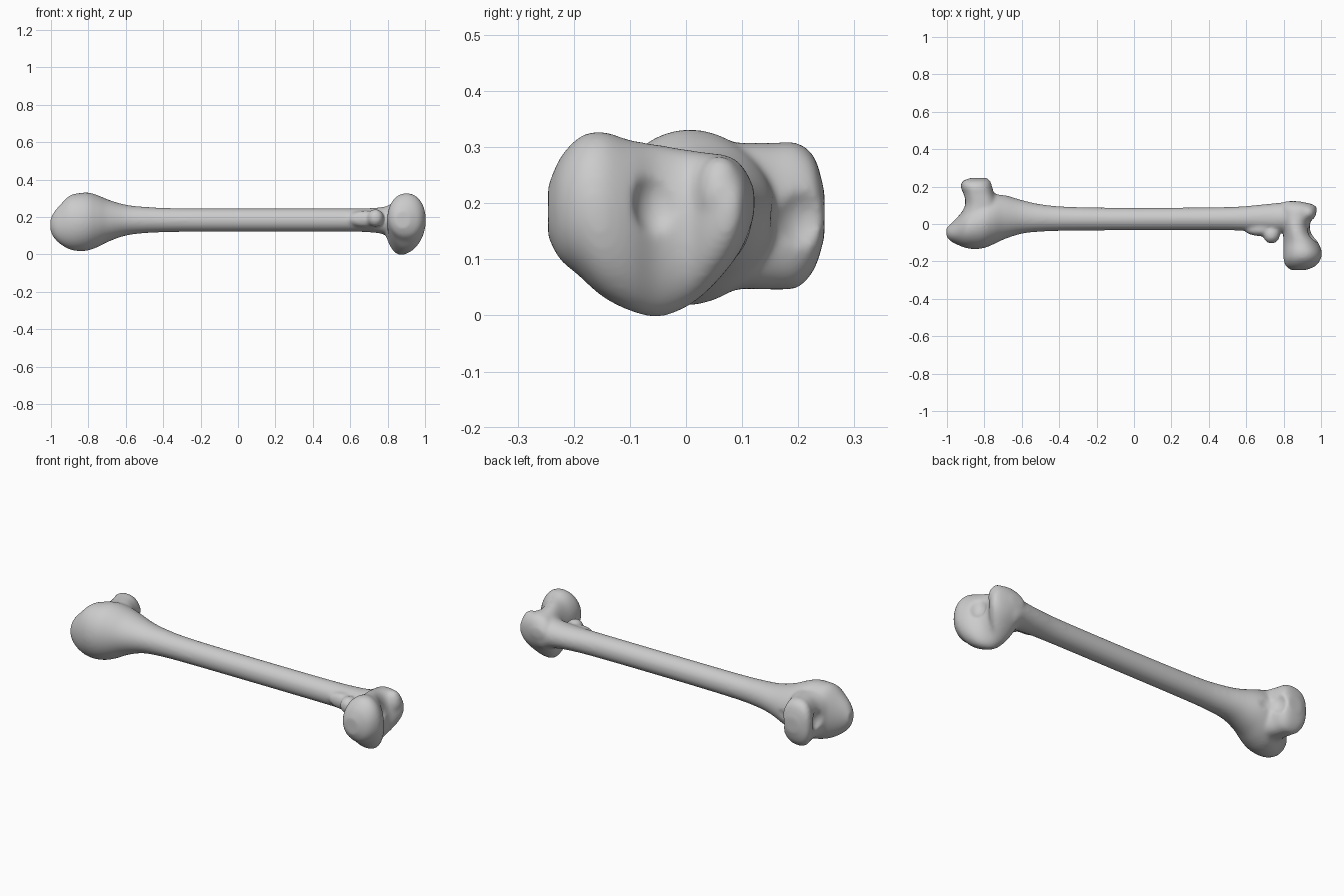
import bpy, bmesh, math
from mathutils import Matrix, Vector

if "Cube" in bpy.data.objects:
    bpy.data.objects.remove(bpy.data.objects["Cube"])


def spline(rows, steps=5):
    # smooth in-between sections
    out = []
    for i in range(len(rows) - 1):
        p0, p1 = rows[max(i - 1, 0)], rows[i]
        p2, p3 = rows[i + 1], rows[min(i + 2, len(rows) - 1)]
        for s in range(steps):
            t = s / steps
            out.append([0.5 * (2 * b + (c - a) * t + (2 * a - 5 * b + 4 * c - d) * t * t
                               + (3 * b - a - 3 * c + d) * t ** 3)
                        for a, b, c, d in zip(p0, p1, p2, p3)])
    out.append(list(rows[-1]))
    return out


def loft(bm, rows, place, power=2.0, sides=48):
    # rounded sections: position, then min/max along two axes
    def rnd(v):
        return math.copysign(abs(v) ** (2 / power), v)
    rings = []
    for pos, a0, a1, b0, b1 in spline(rows):
        ring = []
        for k in range(sides):
            t = 2 * math.pi * k / sides
            a = (a0 + a1) / 2 + (a1 - a0) / 2 * rnd(math.cos(t))
            b = (b0 + b1) / 2 + (b1 - b0) / 2 * rnd(math.sin(t))
            ring.append(bm.verts.new(place(pos, a, b)))
        rings.append(ring)
    for r, q in zip(rings, rings[1:]):
        for k in range(sides):
            j = (k + 1) % sides
            bm.faces.new((r[k], r[j], q[j], q[k]))
    bm.faces.new(rings[0])
    bm.faces.new(rings[-1])


def blob(bm, c, r):
    m = Matrix.Translation(Vector(c)) @ Matrix.Diagonal((*r, 1))
    bmesh.ops.create_uvsphere(bm, u_segments=32, v_segments=20, radius=1, matrix=m)


def make(name, bm):
    bmesh.ops.recalc_face_normals(bm, faces=bm.faces)
    me = bpy.data.meshes.new(name)
    bm.to_mesh(me)
    bm.free()
    ob = bpy.data.objects.new(name, me)
    bpy.context.collection.objects.link(ob)
    return ob


along_x = lambda p, a, b: (p, a, b)
along_y = lambda p, a, b: (a, p, b)
bm = bmesh.new()

# shaft flaring into the big rounded left end
loft(bm, [
    (-1.003, -.065, -.02, .125, .19), (-.985, -.088, -.005, .09, .225),
    (-.95, -.108, .03, .055, .267), (-.90, -.128, .085, .027, .315),
    (-.85, -.134, .125, .018, .328), (-.80, -.128, .15, .022, .331),
    (-.75, -.108, .16, .04, .317), (-.69, -.08, .155, .07, .292),
    (-.60, -.052, .128, .101, .266), (-.50, -.041, .106, .114, .255),
    (-.35, -.036, .092, .12, .248), (0, -.034, .087, .122, .246),
    (.50, -.034, .091, .122, .246), (.68, -.04, .104, .12, .247),
    (.78, -.045, .114, .108, .255), (.84, -.04, .118, .08, .275),
    (.90, -.02, .11, .10, .265)], along_x)

# back lobe of the left end
loft(bm, [
    (-.02, -.95, -.72, .04, .31), (.04, -.93, -.71, .042, .31),
    (.10, -.908, -.72, .047, .308), (.16, -.914, -.745, .046, .308),
    (.20, -.926, -.755, .05, .307), (.23, -.915, -.765, .085, .28),
    (.247, -.87, -.79, .14, .22)], along_y, 2.5)

# right end: round head in front, knob behind
loft(bm, [
    (-.246, .84, .92, .14, .23), (-.225, .812, .97, .10, .28),
    (-.19, .80, .997, .07, .318), (-.15, .798, 1.004, .034, .328),
    (-.10, .798, .985, .008, .313), (-.05, .797, .948, -.003, .305),
    (0, .788, .94, .014, .296), (.04, .778, .965, .045, .29),
    (.08, .778, .98, .09, .283), (.105, .79, .955, .13, .26),
    (.122, .81, .88, .18, .225)], along_y, 2.1)
blob(bm, (.925, .06, .215), (.05, .045, .07))

# small bump on the shaft near the head
blob(bm, (.735, -.058, .195), (.045, .047, .048))
blob(bm, (.68, -.03, .19), (.09, .035, .045))
bone = make("bone", bm)

# shallow hollows in both ends
bm = bmesh.new()
blob(bm, (.985, -.045, .205), (.06, .05, .075))
blob(bm, (-.97, .125, .18), (.09, .06, .08))
blob(bm, (-.70, .22, .17), (.08, .07, .08))
hollows = make("hollow_cutter", bm)
hollows.hide_render = True
hollows.hide_set(True)


def remesh(size):
    m = bone.modifiers.new("remesh", 'REMESH')
    m.mode = 'VOXEL'
    m.voxel_size = size
    m.use_smooth_shade = True


remesh(.007)
cut = bone.modifiers.new("hollows", 'BOOLEAN')
cut.operation = 'DIFFERENCE'
cut.solver = 'EXACT'
cut.object = hollows
remesh(.007)
sm = bone.modifiers.new("smooth", 'SMOOTH')
sm.factor = 0.5
sm.iterations = 14

for p in bone.data.polygons:
    p.use_smooth = True
